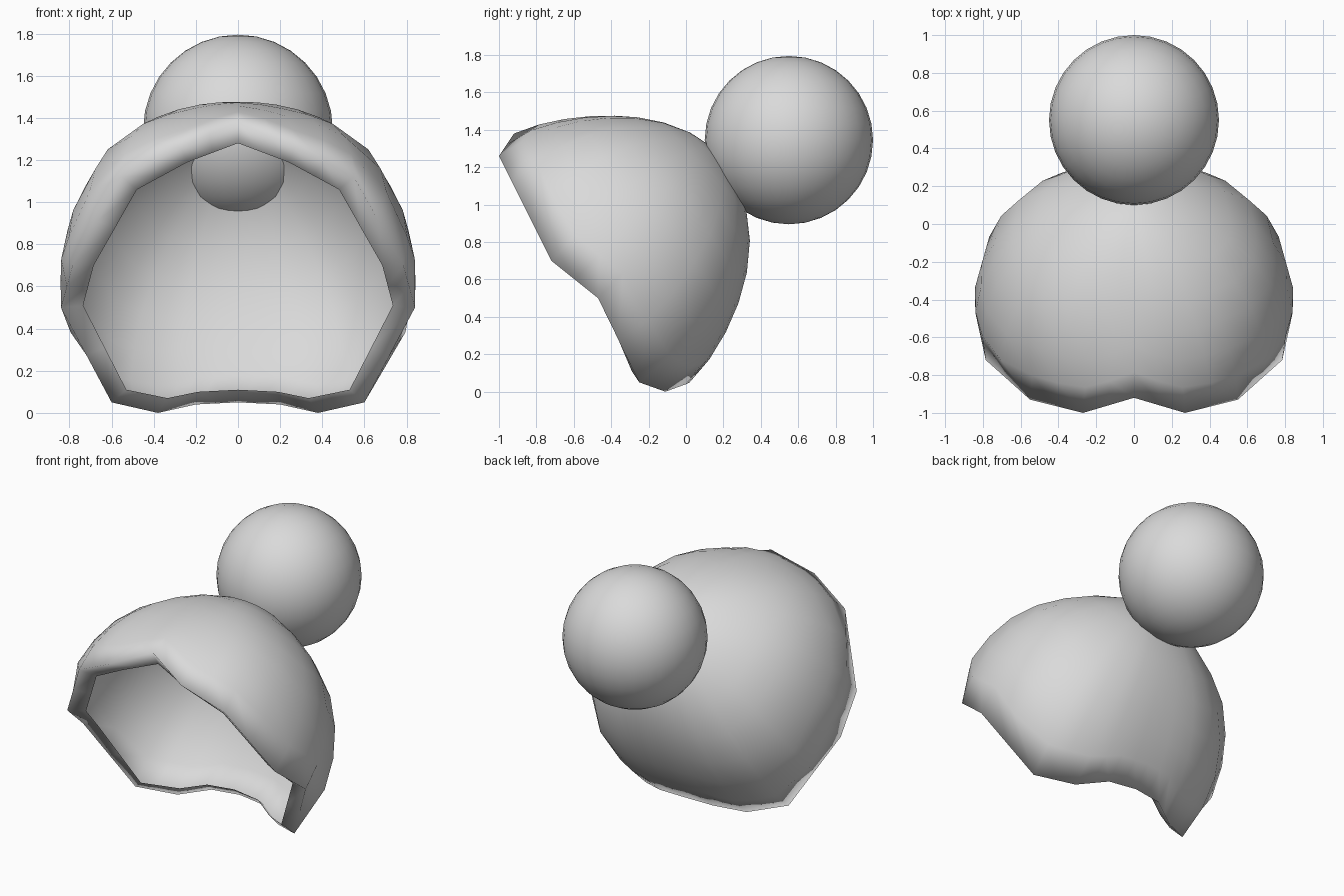
import bpy, bmesh, math
from mathutils import Vector

cube = bpy.data.objects.get("Cube")
if cube:
    bpy.data.objects.remove(cube, do_unlink=True)

grey = bpy.data.materials.new("light_grey")
grey.use_nodes = True
COLOUR = (0.7, 0.7, 0.7, 1)
grey.diffuse_color = COLOUR
grey.node_tree.nodes["Principled BSDF"].inputs["Base Color"].default_value = COLOUR


def add_object(name, bm):
    """Turn a bmesh into a smooth shaded object."""
    mesh = bpy.data.meshes.new(name)
    for face in bm.faces:
        face.smooth = True
    bm.to_mesh(mesh)
    bm.free()
    mesh.materials.append(grey)
    obj = bpy.data.objects.new(name, mesh)
    bpy.context.collection.objects.link(obj)
    return obj


def full_loop(half):
    """Mirror half an outline across x."""
    points = [Vector(p) for p in half]
    return points + [Vector((-p.x, p.y, p.z)) for p in points[-2:0:-1]]


def with_midpoints(values):
    """Insert the average between each pair of neighbours in a closed loop."""
    result = []
    for i, value in enumerate(values):
        result += [value, (value + values[(i + 1) % len(values)]) / 2]
    return result


# Rim of the cap, from the middle of the fringe down to the nape
outer_half = [(0, -.92, 1.38), (.27, -1, 1.26), (.55, -.93, 1.12),
              (.785, -.72, .7), (.84, -.47, .5), (.6, -.25, .05),
              (.38, -.11, 0), (.2, 0, .04), (0, .02, .05)]
# Inner edge of the turned-in lip
inner_half = [(0, -.86, 1.28), (.24, -.9, 1.19), (.48, -.84, 1.06),
              (.685, -.66, .7), (.735, -.46, .51), (.53, -.29, .11),
              (.335, -.15, .07), (.19, -.06, .1), (0, -.04, .11)]

centre = Vector((0, -.45, .7))
crown = Vector((0, 1, 1)).normalized()
CROWN_RADIUS = .85
RINGS = 8

outer = full_loop(outer_half)
radii = with_midpoints([(p - centre).length for p in outer])
rim = with_midpoints(outer)
lip = with_midpoints(full_loop(inner_half))
count = len(rim)

# Fuller hair above the long straight edges at the lower sides
for i in (9, -9):
    radii[i] += .03

# Hair cap: rings swept from the crown to the rim, then the lip
bm = bmesh.new()
pole = bm.verts.new(centre + crown * CROWN_RADIUS)
rings = []
for k in range(1, RINGS):
    t = k / RINGS
    ring = []
    for i, point in enumerate(rim):
        ray = crown.slerp((point - centre).normalized(), t)
        # Flatten the middle of the front and back, less so the sides
        skew = 1.35 - .15 * math.cos(math.tau * i / count)
        flatness = max(.25, 1 - 1.5 * ray.x ** 2)
        dip = .067 * flatness * math.sin(math.pi * t ** skew)
        reach = CROWN_RADIUS + (radii[i] - CROWN_RADIUS) * t * t - dip
        ring.append(bm.verts.new(centre + ray * reach))
    rings.append(ring)
rings.append([bm.verts.new(p) for p in rim])
rings.append([bm.verts.new(p) for p in lip])

for i in range(count):
    j = (i + 1) % count
    bm.faces.new((pole, rings[0][i], rings[0][j]))
    for a, b in zip(rings, rings[1:]):
        bm.faces.new((a[i], b[i], b[j], a[j]))
bm.normal_update()
if pole.link_faces[0].normal.dot(crown) < 0:
    bmesh.ops.reverse_faces(bm, faces=bm.faces[:])
add_object("hair_cap", bm)

# Round bun at the back of the crown
bm = bmesh.new()
bmesh.ops.create_uvsphere(bm, u_segments=32, v_segments=16, radius=.45)
bun = add_object("hair_bun", bm)
bun.location = (0, .55, 1.345)
